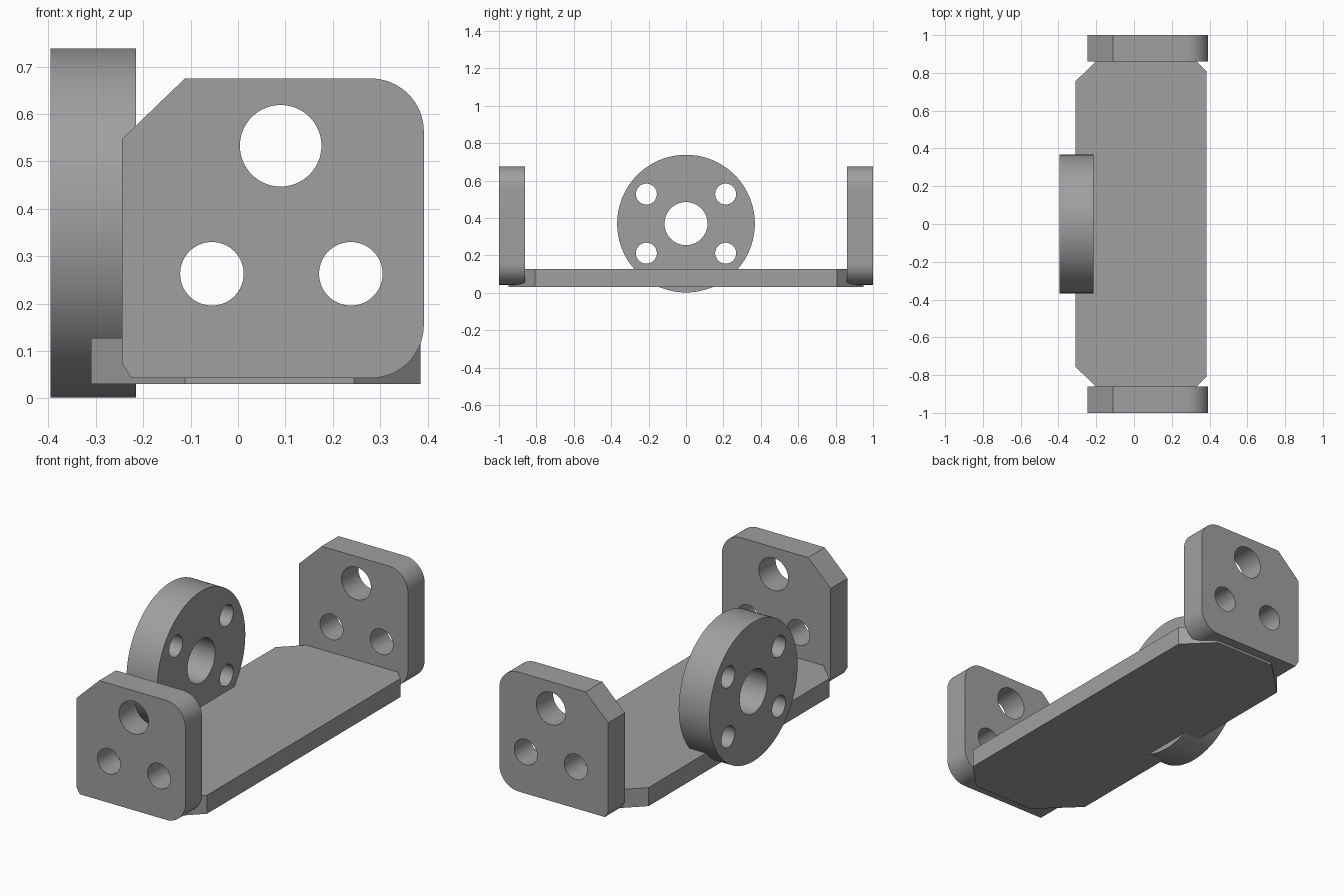
import bpy
import bmesh
import math
from mathutils import Matrix

cube = bpy.data.objects.get("Cube")
if cube:
    bpy.data.objects.remove(cube, do_unlink=True)

GREY = (0.35, 0.35, 0.35, 1)
metal = bpy.data.materials.new("plain grey")
metal.use_nodes = True
metal.diffuse_color = GREY
metal.node_tree.nodes["Principled BSDF"].inputs["Base Color"].default_value = GREY


def arc(cx, cy, r, start, end, steps):
    """Points on an arc, angles in degrees."""
    angles = [math.radians(start + (end - start) * i / steps) for i in range(steps + 1)]
    return [(cx + r * math.cos(a), cy + r * math.sin(a)) for a in angles]


def circle(cx, cy, r, steps=64):
    return arc(cx, cy, r, 0, 360, steps)[:-1]


def slab(name, loops, thickness, matrix):
    """Extrude a flat outline, with holes, symmetrically about its plane."""
    curve = bpy.data.curves.new(name + "_profile", "CURVE")
    curve.dimensions = "2D"
    curve.fill_mode = "BOTH"
    curve.extrude = thickness / 2
    for loop in loops:
        spline = curve.splines.new("POLY")
        spline.points.add(len(loop) - 1)
        for point, (u, v) in zip(spline.points, loop):
            point.co = (u, v, 0, 1)
        spline.use_cyclic_u = True
    helper = bpy.data.objects.new(name + "_profile", curve)
    bpy.context.collection.objects.link(helper)
    graph = bpy.context.evaluated_depsgraph_get()
    mesh = bpy.data.meshes.new_from_object(helper.evaluated_get(graph))
    bpy.data.objects.remove(helper, do_unlink=True)
    bpy.data.curves.remove(curve)

    # Weld caps to walls and place the part
    bm = bmesh.new()
    bm.from_mesh(mesh)
    bmesh.ops.remove_doubles(bm, verts=bm.verts, dist=1e-5)
    bm.transform(matrix)
    bmesh.ops.recalc_face_normals(bm, faces=bm.faces)
    bm.to_mesh(mesh)
    bm.free()
    mesh.name = name
    mesh.materials.clear()
    mesh.materials.append(metal)
    obj = bpy.data.objects.new(name, mesh)
    bpy.context.collection.objects.link(obj)
    bpy.ops.object.select_all(action="DESELECT")
    obj.select_set(True)
    bpy.context.view_layer.objects.active = obj
    bpy.ops.object.shade_smooth_by_angle(angle=math.radians(30))
    return obj


# Base plate with clipped corners
half = [(-0.31, 0.755), (-0.112, 0.948), (0.245, 0.948), (0.385, 0.808)]
outline = half + [(x, -y) for x, y in reversed(half)]
slab("base_plate", [outline], 0.098, Matrix.Translation((0, 0, 0.079)))

# End brackets: clipped outer corners, rounded inner corners, three holes
R = 0.112
bracket = [(-0.225, 0.043)]
bracket += arc(0.392 - R, 0.043 + R, R, -90, 0, 16)
bracket += arc(0.392 - R, 0.675 - R, R, 0, 90, 16)
bracket += [(-0.112, 0.675), (-0.245, 0.547), (-0.245, 0.075)]
holes = [circle(0.09, 0.533, 0.086), circle(-0.055, 0.263, 0.067), circle(0.238, 0.263, 0.067)]
upright = Matrix.Rotation(math.radians(90), 4, "X")
for name, side in (("front_bracket", -1), ("back_bracket", 1)):
    slab(name, [bracket] + holes, 0.14, Matrix.Translation((0, side * 0.93, 0)) @ upright)

# Round mounting flange with a bore and four bolt holes
bolts = [circle(sy * 0.212, sz * 0.158, 0.056, 48) for sy in (-1, 1) for sz in (-1, 1)]
facing_x = Matrix.Rotation(math.radians(90), 4, "Z") @ upright
slab("mounting_flange", [circle(0, 0, 0.368, 128), circle(0, 0, 0.115)] + bolts, 0.18,
     Matrix.Translation((-0.305, 0, 0.37)) @ facing_x)
